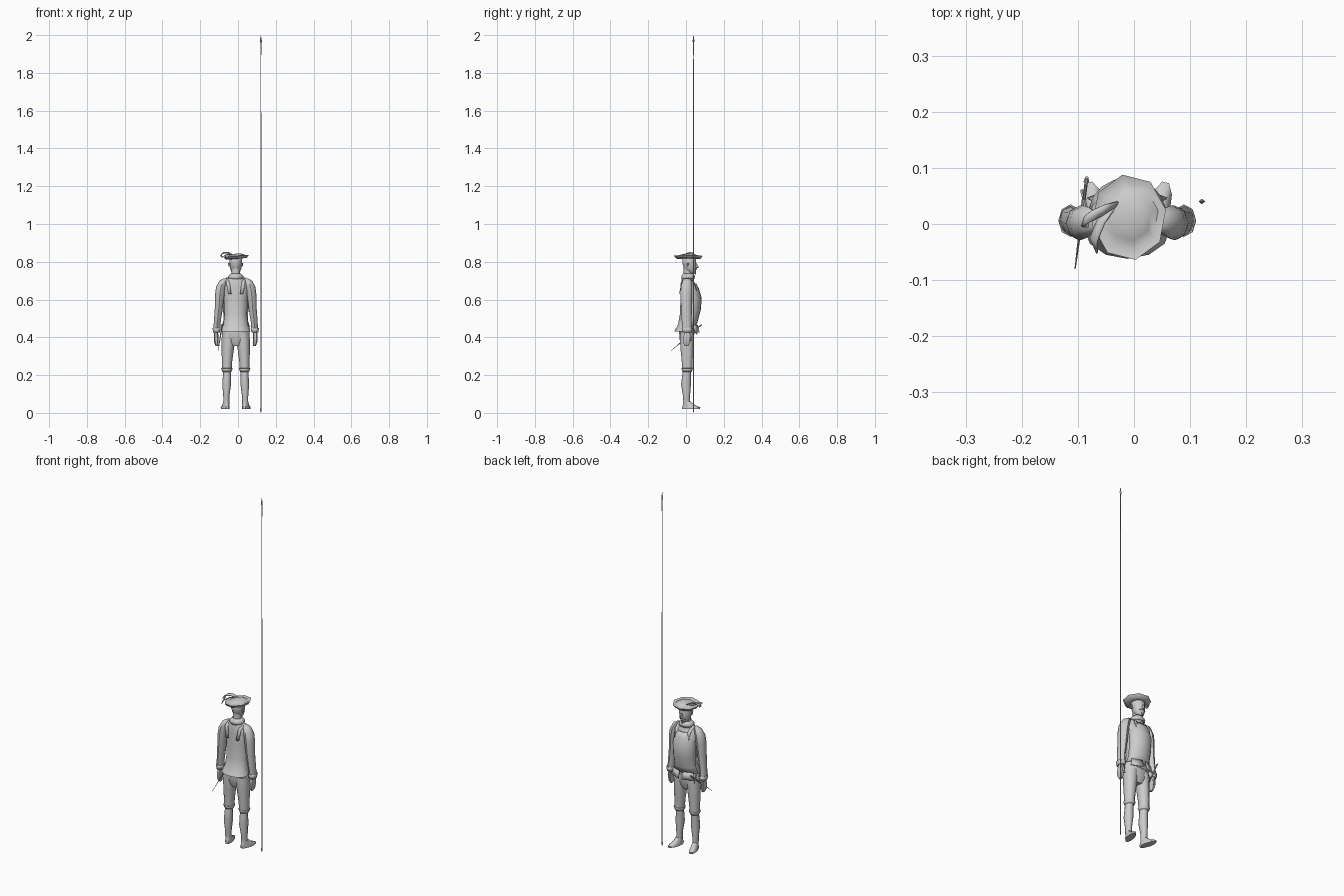
import bpy, math
from mathutils import Vector, Matrix

CX = -0.012  # body centre line; the figure looks towards +y


def make(name, verts, faces, angle=50, thick=0):
    me = bpy.data.meshes.new(name)
    me.from_pydata([tuple(v) for v in verts], [], faces)
    me.shade_smooth()
    me.set_sharp_from_angle(angle=math.radians(angle))
    ob = bpy.data.objects.new(name, me)
    bpy.context.collection.objects.link(ob)
    if thick:
        m = ob.modifiers.new("thickness", 'SOLIDIFY')
        m.thickness = thick
        m.offset = 0
    return ob


def loft(name, rings, n=10, caps=True, tilt=0, phase=0, arc=None, thick=0, angle=50):
    """Stack of ellipses (x, y, z, rx, ry); arc limits it to part of a turn."""
    verts, faces = [], []
    a0, a1 = arc or (0, 360)
    m = n + 1 if arc else n
    for x, y, z, rx, ry in rings:
        for i in range(m):
            a = math.radians(phase + a0 + (a1 - a0) * i / n)
            px = x + rx * math.cos(a)
            verts.append((px, y + ry * math.sin(a), z + tilt * (px - x)))
    for k in range(len(rings) - 1):
        for i in range(n):
            j = i + 1 if arc else (i + 1) % n
            faces.append((k * m + i, k * m + j, (k + 1) * m + j, (k + 1) * m + i))
    if caps and not arc:
        faces.append(tuple(reversed(range(n))))
        faces.append(tuple(range((len(rings) - 1) * n, len(rings) * n)))
    return make(name, verts, faces, angle, thick)


def ribbon(name, pts, side, widths, thick=0.003):
    """Flat strip along points, widened along the side vector."""
    verts, s = [], Vector(side)
    for p, w in zip(pts, widths):
        verts += [Vector(p) - s * w, Vector(p) + s * w]
    faces = [(2 * i, 2 * i + 1, 2 * i + 3, 2 * i + 2) for i in range(len(pts) - 1)]
    return make(name, verts, faces, thick=thick)


def rod(name, a, b, r0, r1, n=4):
    """Tapered bar between two points."""
    a, b = Vector(a), Vector(b)
    ob = loft(name, [(0, 0, 0, r0, r0), (0, 0, (b - a).length, r1, r1)], n)
    q = (b - a).to_track_quat('Z', 'Y')
    ob.data.transform(Matrix.Translation(a) @ q.to_matrix().to_4x4())
    return ob


# doublet and its hem
loft("doublet", [(CX, -.008, .432, .077, .054), (CX, .004, .468, .066, .046),
                 (CX, .010, .52, .060, .043), (CX, .018, .60, .064, .047),
                 (CX, .014, .66, .070, .042), (CX, .008, .695, .060, .033),
                 (CX, .006, .715, .035, .029), (CX, .008, .73, .026, .027)], 12)
loft("waist_belt", [(CX, .002, .446, .075, .053), (CX, .003, .458, .072, .050)], 12, caps=False)

# breeches seat
loft("breeches_seat", [(CX, .004, .355, .030, .026), (CX, .004, .385, .068, .037),
                       (CX, .004, .42, .074, .040), (CX, .004, .445, .071, .040)], 12)

# breastplate on the front, with straps
loft("breastplate", [(CX, .006, .455, .074, .046), (CX, .012, .49, .064, .050),
                     (CX, .018, .55, .066, .060), (CX, .018, .61, .068, .063),
                     (CX, .014, .66, .060, .052), (CX, .012, .685, .046, .040)],
     8, arc=(8, 172), thick=.003, angle=40)
for s in (-1, 1):
    tag = "left" if s < 0 else "right"
    X = lambda v: CX + s * v
    ribbon("shoulder_strap_" + tag,
           [(X(.034), .056, .645), (X(.040), .044, .69), (X(.043), .010, .716),
            (X(.041), -.026, .69), (X(.032), -.034, .63)], (1, 0, 0), [.009] * 5)
    ribbon("hip_flap_" + tag, [(X(.036), .052, .465), (X(.040), .058, .425)],
           (1, -s * .4, 0), [.026, .031])

    # sleeve, cuff and hand
    loft("sleeve_" + tag, [(X(.101), .006, .43, .018, .024), (X(.098), .003, .48, .018, .025),
                           (X(.090), .001, .55, .021, .028), (X(.084), .002, .63, .025, .031),
                           (X(.078), .003, .668, .026, .030), (X(.066), .005, .70, .020, .023),
                           (X(.055), .006, .712, .010, .012)], 8)
    loft("cuff_" + tag, [(X(.102), .006, .425, .017, .024), (X(.101), .006, .45, .021, .028)],
         8, caps=False, thick=.002)
    loft("hand_" + tag, [(X(.099), .002, .355, .007, .012), (X(.102), .002, .372, .012, .020),
                         (X(.104), .004, .40, .012, .021), (X(.103), .006, .432, .010, .014)], 6)
    rod("thumb_" + tag, (X(.100), .020, .415), (X(.095), .026, .38), .007, .004, 5)

    # leg: thigh, knee garter, stocking
    loft("breeches_leg_" + tag, [(X(.047), .006, .226, .026, .028), (X(.046), .006, .27, .027, .030),
                                 (X(.043), .005, .33, .032, .035), (X(.039), .004, .385, .036, .038),
                                 (X(.036), .004, .42, .036, .038)], 10)
    loft("knee_garter_" + tag, [(X(.047), .006, .218, .023, .025), (X(.047), .006, .236, .030, .031)],
         10, caps=False, thick=.002)
    loft("stocking_" + tag, [(X(.050), .004, .04, .016, .018), (X(.050), .003, .085, .016, .018),
                             (X(.048), .000, .15, .023, .026), (X(.047), .003, .20, .021, .023),
                             (X(.047), .006, .235, .021, .023)], 8)

    # shoe, toe turned outward
    shoe = loft("shoe_" + tag, [(0, .026, .020, .019, .050), (0, .026, .029, .020, .051),
                                (0, .013, .042, .017, .032), (0, .003, .060, .016, .020)], 10)
    shoe.data.transform(Matrix.Translation((X(.050), .002, 0)) @ Matrix.Rotation(-s * .25, 4, 'Z'))

# collar and neck
loft("collar", [(CX, .010, .708, .038, .034), (CX, .011, .722, .040, .037),
                (CX, .012, .738, .025, .026)], 10, caps=False, thick=.003)
loft("neck", [(CX, .010, .70, .023, .023), (CX, .012, .77, .023, .025)], 8)

# head with nose, beard and moustache
loft("head", [(CX, .036, .736, .010, .010), (CX, .028, .745, .022, .024),
              (CX, .021, .765, .030, .034), (CX, .018, .79, .034, .038),
              (CX, .016, .815, .034, .038), (CX, .016, .832, .024, .028)], 10)
make("nose", [(CX - .007, .052, .768), (CX + .007, .052, .768), (CX, .070, .770),
              (CX, .052, .798), (CX, .048, .764)],
     [(0, 4, 2), (4, 1, 2), (1, 3, 2), (3, 0, 2)])
rod("beard", (CX, .046, .758), (CX, .052, .732), .009, .002, 5)
for s in (-1, 1):
    rod("moustache", (CX, .055, .765), (CX + s * .020, .049, .760), .005, .0015)
    rod("ear", (CX + s * .033, .012, .775), (CX + s * .035, .010, .793), .004, .006, 5)

# broad hat: underside, turned-up brim, low crown
loft("hat", [(CX, .014, .815, .037, .041), (-.009, .012, .817, .058, .066),
             (-.009, .012, .831, .067, .077), (-.010, .013, .826, .054, .062),
             (-.008, .014, .836, .040, .044), (-.004, .016, .842, .022, .025),
             (-.002, .018, .844, .004, .004)], 8, tilt=.08, phase=10, angle=60)

# hat plume
ribbon("plume", [(-.030, .036, .836), (-.055, .024, .848), (-.080, .012, .847),
                 (-.090, .004, .834), (-.082, -.004, .822)], (.3, .9, .25),
       [.004, .011, .013, .010, .002], .004)
ribbon("plume_lower", [(-.035, .030, .834), (-.058, .006, .838), (-.072, -.028, .832),
                       (-.066, -.052, .822)], (.7, -.4, .4), [.003, .009, .009, .001], .003)

# sword hanging at the left hip
tip, pommel = Vector((-.105, -.080, .328)), Vector((-.084, .083, .468))
guard = pommel.lerp(tip, .24)
rod("sword_blade", guard, tip, .004, .001)
rod("sword_grip", guard, pommel, .003, .003, 6)
rod("sword_pommel", pommel.lerp(tip, .05), pommel, .005, .003, 6)
across = Vector((.004, -.016, .018))
rod("sword_guard", guard - across, guard + across, .003, .003)

# pike: two-stage shaft, butt spike, socket and blade
PX, PY = .121, .040
rod("pike_shaft_lower", (PX, PY, .015), (PX, PY, 1.32), .0032, .0028, 6)
rod("pike_shaft_upper", (PX, PY, 1.32), (PX, PY, 1.96), .0023, .0018, 6)
loft("pike_butt", [(PX, PY, 0, .001, .001), (PX, PY, .010, .0035, .0035),
                   (PX, PY, .022, .0035, .0035)], 6)
loft("pike_socket", [(PX, PY, 1.895, .0025, .0025), (PX, PY, 1.958, .003, .003)], 6)
loft("pike_blade", [(PX, PY, 1.955, .002, .002), (PX, PY, 1.968, .006, .005),
                    (PX, PY, 2.0, .0004, .0004)], 4, angle=30)
